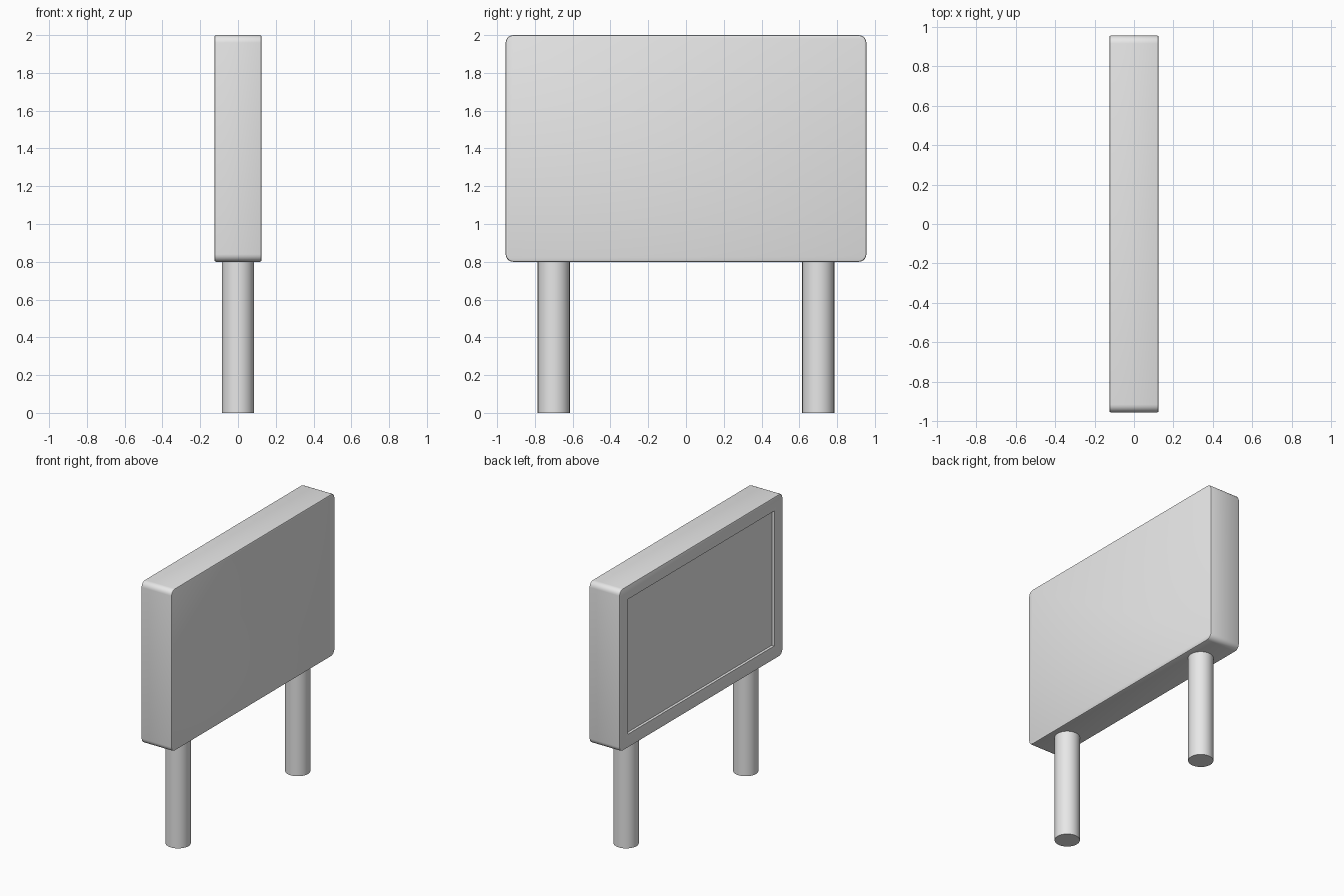
import bpy
import bmesh
import math
from mathutils import Matrix, Vector

if "Cube" in bpy.data.objects:
    bpy.data.objects.remove(bpy.data.objects["Cube"], do_unlink=True)

# Single light grey finish
GREY = (0.8, 0.8, 0.8, 1.0)
grey = bpy.data.materials.new("light_grey")
grey.use_nodes = True
grey.diffuse_color = GREY
grey.node_tree.nodes["Principled BSDF"].inputs["Base Color"].default_value = GREY

BOTTOM, TOP = 0.8, 2.0
WIDTH, DEPTH = 1.91, 0.25
MARGIN, RECESS = 0.1, 0.02
LEG_RADIUS, LEG_Y = 0.085, 0.7


def new_object(name, bm):
    mesh = bpy.data.meshes.new(name)
    bm.to_mesh(mesh)
    bm.free()
    obj = bpy.data.objects.new(name, mesh)
    bpy.context.collection.objects.link(obj)
    mesh.materials.append(grey)
    return obj


def box(size, centre):
    bm = bmesh.new()
    bmesh.ops.create_cube(bm, size=1, matrix=Matrix.Translation(centre) @ Matrix.Diagonal((*size, 1)))
    return bm


def smooth(obj):
    bpy.ops.object.select_all(action="DESELECT")
    obj.select_set(True)
    bpy.context.view_layer.objects.active = obj
    bpy.ops.object.shade_smooth_by_angle(angle=math.radians(40))


# Panel: rounded outline corners, then a fine bevel around both broad faces
middle = (BOTTOM + TOP) / 2
bm = box((DEPTH, WIDTH, TOP - BOTTOM), Vector((0, 0, middle)))
corners = [e for e in bm.edges if abs(e.verts[0].co.x - e.verts[1].co.x) > 0.1]
bmesh.ops.bevel(bm, geom=corners, offset=0.04, segments=5, profile=0.5, affect="EDGES")
rims = [e for e in bm.edges if abs(e.verts[0].co.x - e.verts[1].co.x) < 0.001]
bmesh.ops.bevel(bm, geom=rims, offset=0.008, segments=2, profile=0.5, affect="EDGES")
panel = new_object("panel", bm)

# Shallow screen recess on one broad face
cutter = new_object("recess_cutter", box(
    (2 * RECESS, WIDTH - 2 * MARGIN, TOP - BOTTOM - 2 * MARGIN),
    Vector((-DEPTH / 2, 0, middle))))
cutter.hide_render = True
cut = panel.modifiers.new("recess", "BOOLEAN")
cut.operation = "DIFFERENCE"
cut.solver = "EXACT"
cut.object = cutter
bpy.context.view_layer.objects.active = panel
bpy.ops.object.modifier_apply(modifier=cut.name)
bpy.data.objects.remove(cutter, do_unlink=True)
smooth(panel)

# Two round legs
for name, side in (("front_leg", -1), ("back_leg", 1)):
    bm = bmesh.new()
    bmesh.ops.create_cone(
        bm, cap_ends=True, segments=32, radius1=LEG_RADIUS, radius2=LEG_RADIUS, depth=BOTTOM,
        matrix=Matrix.Translation((0, side * LEG_Y, BOTTOM / 2)))
    smooth(new_object(name, bm))
